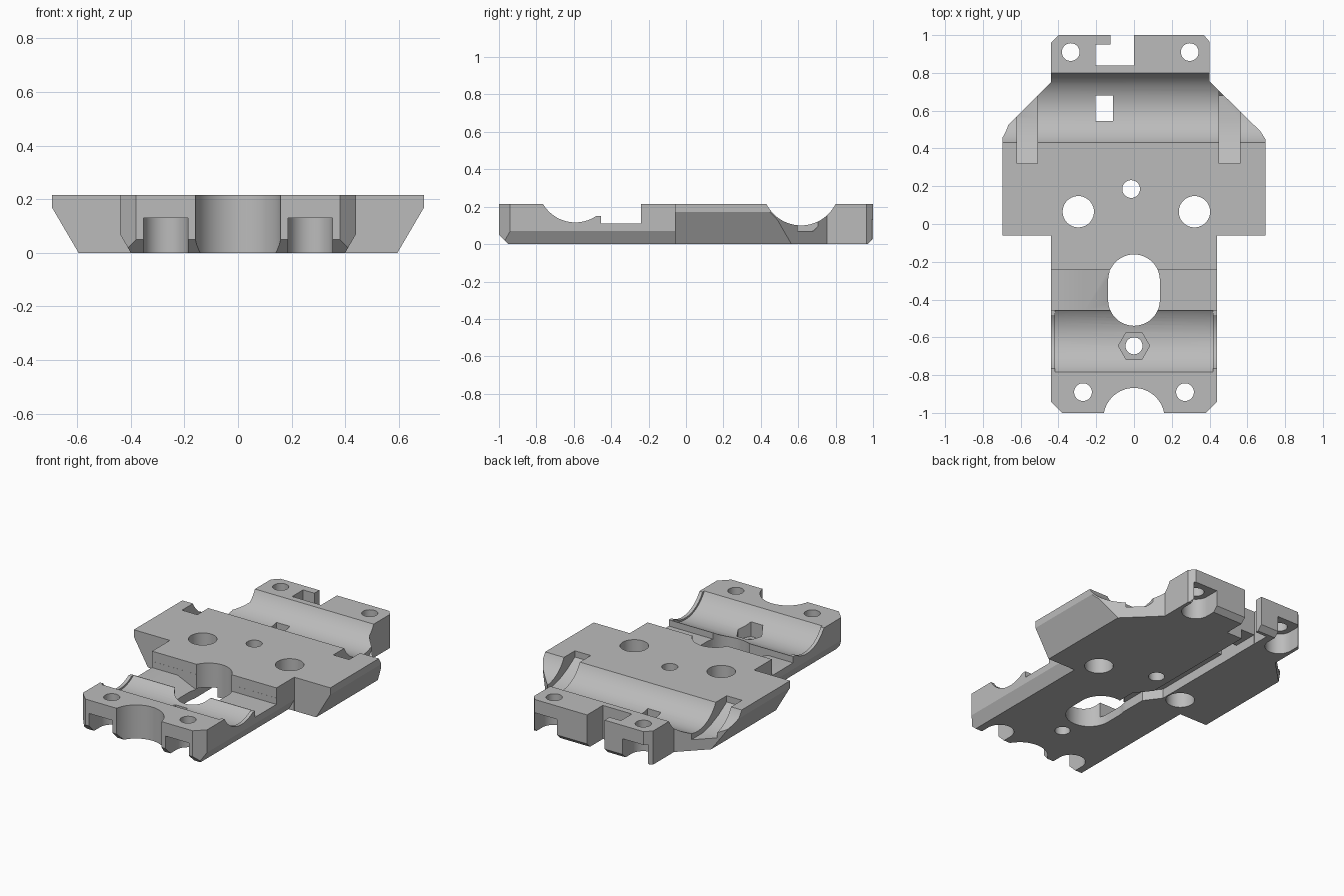
import bpy, bmesh
from math import cos, sin, pi
from mathutils import Vector

cube = bpy.data.objects.get("Cube")
if cube:
    bpy.data.objects.remove(cube, do_unlink=True)

grey = bpy.data.materials.new("plain grey")
grey.use_nodes = True
colour = (0.5, 0.5, 0.5, 1)
grey.diffuse_color = colour
grey.node_tree.nodes["Principled BSDF"].inputs["Base Color"].default_value = colour

TOP = 0.215


def prism(name, points, axis, low, high):
    """Extrude a 2D profile along x (y,z points), y (x,z) or z (x,y)."""
    place = {"x": lambda a, b, t: (t, a, b),
             "y": lambda a, b, t: (a, t, b),
             "z": lambda a, b, t: (a, b, t)}[axis]
    bm = bmesh.new()
    face = bm.faces.new([bm.verts.new(place(a, b, low)) for a, b in points])
    new = bmesh.ops.extrude_face_region(bm, geom=[face])["geom"]
    bmesh.ops.translate(bm, vec=Vector(place(0, 0, high - low)),
                        verts=[g for g in new if isinstance(g, bmesh.types.BMVert)])
    bmesh.ops.recalc_face_normals(bm, faces=bm.faces)
    mesh = bpy.data.meshes.new(name)
    bm.to_mesh(mesh)
    bm.free()
    mesh.materials.append(grey)
    obj = bpy.data.objects.new(name, mesh)
    bpy.context.collection.objects.link(obj)
    return obj


def circle(x, y, r, n=48, start=0.0, sweep=2 * pi):
    last = n if sweep >= 2 * pi else n - 1
    return [(x + r * cos(start + sweep * i / last),
             y + r * sin(start + sweep * i / last)) for i in range(n)]


def box(a, b, c, d):
    return [(a, c), (b, c), (b, d), (a, d)]


# Plate outline
outline = [(-0.38, -1), (0.38, -1), (0.44, -0.94), (0.44, -0.06), (0.695, -0.06),
           (0.695, 0.45), (0.67, 0.49), (0.40, 0.755), (0.40, 0.965), (0.37, 1),
           (-0.40, 1), (-0.44, 0.96), (-0.44, 0.75), (-0.67, 0.52),
           (-0.695, 0.46), (-0.695, -0.06), (-0.44, -0.06), (-0.44, -0.94)]
plate = prism("carriage_plate", outline, "z", 0, TOP)


def cut(points, axis, low, high):
    tool = prism("cutter", points, axis, low, high)
    tool.hide_render = True
    mod = plate.modifiers.new("cut", "BOOLEAN")
    mod.operation = "DIFFERENCE"
    mod.solver = "EXACT"
    mod.object = tool
    bpy.context.view_layer.objects.active = plate
    bpy.ops.object.modifier_apply(modifier=mod.name)
    bpy.data.objects.remove(tool, do_unlink=True)


# Bevelled undersides of the wings, tail and ends
for s in (-1, 1):
    cut([(s * 0.595, 0), (s * 0.70, 0.179), (s * 0.8, 0.179),
         (s * 0.8, -0.1), (s * 0.595, -0.1)], "y", -0.2, 0.9)
    cut([(s * 0.40, 0), (s * 0.446, 0.08), (s * 0.6, 0.08),
         (s * 0.6, -0.1), (s * 0.40, -0.1)], "y", -1.1, -0.0601)
cut([(-0.95, 0), (-1.01, 0.06), (-1.2, 0.06), (-1.2, -0.1), (-0.95, -0.1)], "x", -1, 1)
cut([(0.97, 0), (1.01, 0.04), (1.2, 0.04), (1.2, -0.1), (0.97, -0.1)], "x", -1, 1)

# Rear rod trough and the strap grooves across its ends
cut(circle(0.615, 0.306, 0.206, 72), "x", -1, 1)
strap = [(0.32, 0.3), (0.32, 0.175), (0.40, 0.125), (0.48, 0.09), (0.56, 0.07),
         (0.68, 0.07), (0.71, 0.10), (0.76, 0.16), (0.76, 0.3)]
cut(strap, "x", -0.62, -0.512)
cut(strap, "x", 0.45, 0.562)

# Front trough with end lips, and the lowered step behind it
cut(circle(-0.592, 0.325, 0.22, 72), "x", -0.418, 0.418)
cut(circle(-0.592, 0.316, 0.20, 72), "x", -1, 1)
cut(box(-0.56, -0.24, 0.15, 0.4), "x", -1, 1)
cut([(-0.6, 0.11), (-0.26, 0.11), (-0.135, 0.055), (-0.05, 0.055), (0.05, 0.11),
     (0.6, 0.11), (0.6, 0.4), (-0.6, 0.4)], "y", -0.455, -0.2405)

# Oval window and front half-round notch
r = 0.137
cut(circle(0, -0.298, r, 25, 0, pi) + circle(0, -0.402, r, 25, pi, pi), "z", -0.1, 0.4)
cut(circle(0, -1.03, 0.162, 64), "z", -0.1, 0.4)

# Round holes
for x, y, radius in ((-0.295, 0.065, 0.083), (0.32, 0.065, 0.083), (-0.015, 0.185, 0.047),
                     (-0.27, -0.89, 0.047), (0.27, -0.89, 0.047),
                     (-0.335, 0.91, 0.047), (0.295, 0.91, 0.047), (0, -0.645, 0.045)):
    cut(circle(x, y, radius, 40), "z", -0.1, 0.4)

# Hexagonal nut seat in the front trough
cut(circle(0, -0.645, 0.083, 6), "z", 0.05, 0.3)

# Screw-head pockets open to the plate ends
for x, y, side in ((-0.27, -0.89, -1), (0.27, -0.89, -1), (-0.335, 0.91, 1), (0.295, 0.91, 1)):
    start = 0 if side < 0 else pi
    arch = circle(x, y, 0.083, 25, start, pi)
    end = side * 1.2
    arch += [(arch[-1][0], end), (arch[0][0], end)]
    cut(arch, "z", -0.1, 0.13)

# Rear cable notch, trough window and cable channel underneath
cut([(-0.205, 0.84), (0, 0.84), (0, 1.1), (-0.125, 1.1), (-0.125, 0.95), (-0.205, 0.95)],
    "z", -0.1, 0.4)
cut(box(-0.205, -0.11, 0.545, 0.68), "z", -0.1, 0.4)
cut([(-0.204, 0.90), (-0.204, 0.02), (-0.13, -0.08), (-0.13, -0.28), (-0.03, -0.28),
     (-0.03, -0.05), (-0.109, 0.05), (-0.109, 0.90)], "z", -0.1, 0.06)

# Smooth the round walls, keep the edges crisp
bpy.ops.object.select_all(action="DESELECT")
plate.select_set(True)
bpy.context.view_layer.objects.active = plate
bpy.ops.object.shade_smooth_by_angle(angle=0.5)
